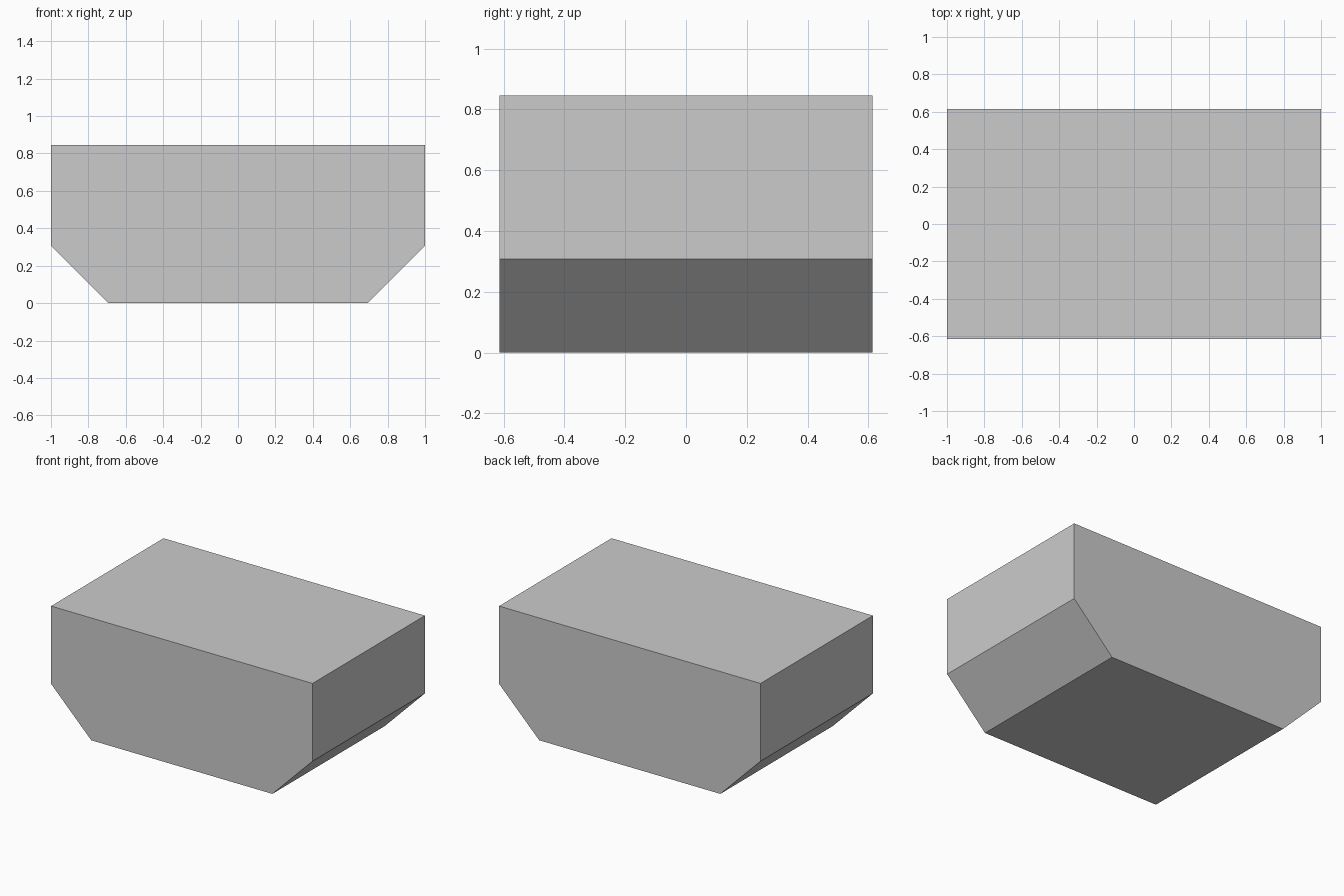
import bpy
import bmesh

if "Cube" in bpy.data.objects:
    bpy.data.objects.remove(bpy.data.objects["Cube"])

HALF_DEPTH = 0.614
HEIGHT = 0.846

# Front profile: flat top, upright sides, sloped lower corners
right_side = [(0.693, 0.0), (1.0, 0.308), (1.0, HEIGHT)]
profile = right_side + [(-x, z) for x, z in reversed(right_side)]

# Body: profile extruded from front to back
bm = bmesh.new()
face = bm.faces.new([bm.verts.new((x, -HALF_DEPTH, z)) for x, z in profile])
extruded = bmesh.ops.extrude_face_region(bm, geom=[face], use_keep_orig=True)
back = [v for v in extruded["geom"] if isinstance(v, bmesh.types.BMVert)]
bmesh.ops.translate(bm, verts=back, vec=(0, 2 * HALF_DEPTH, 0))
bmesh.ops.recalc_face_normals(bm, faces=bm.faces)

mesh = bpy.data.meshes.new("chamfered_body")
bm.to_mesh(mesh)
bm.free()
body = bpy.data.objects.new("chamfered_body", mesh)
bpy.context.collection.objects.link(body)
